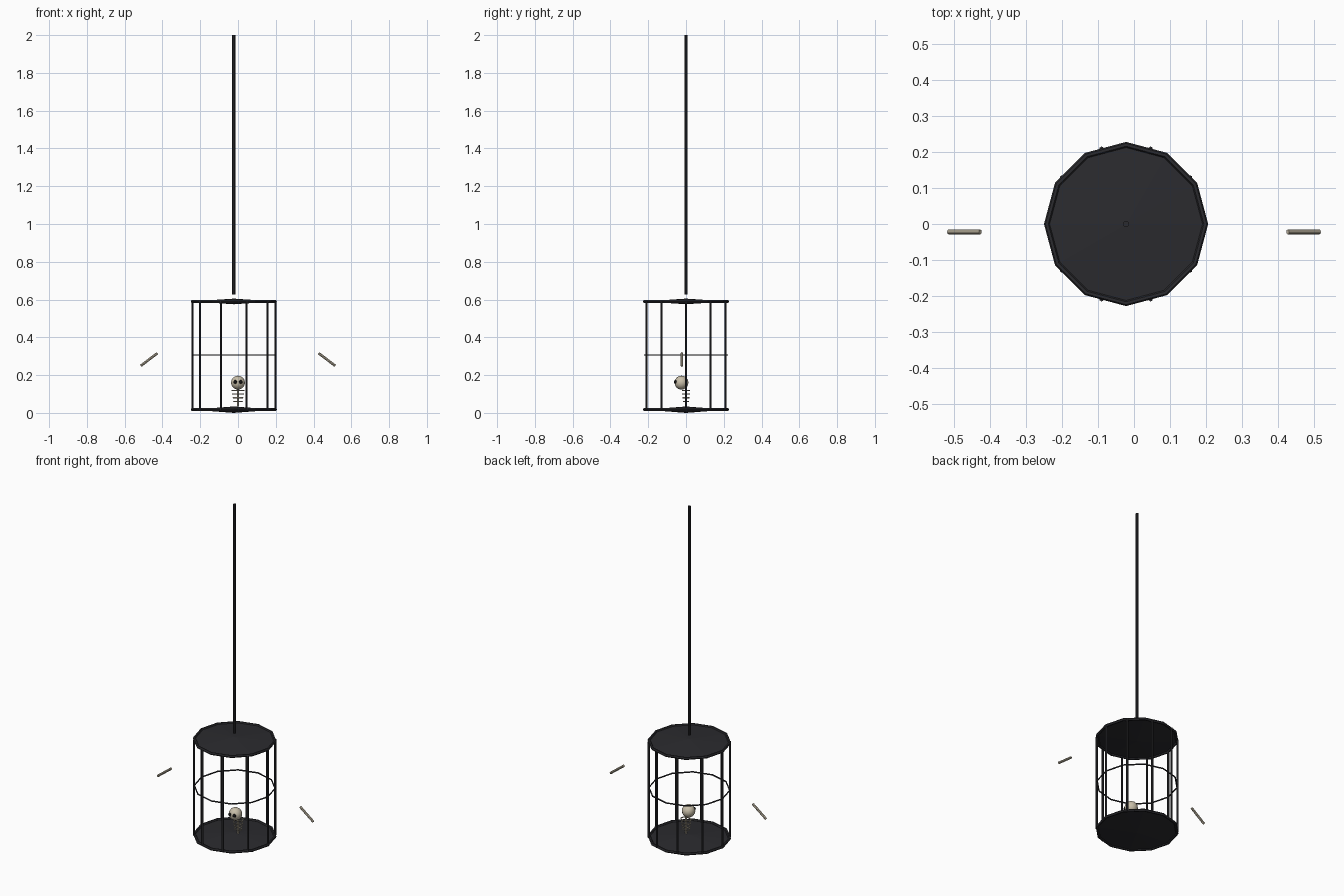
import bpy, math
from mathutils import Vector

if "Cube" in bpy.data.objects:
    bpy.data.objects.remove(bpy.data.objects["Cube"])

CX = -0.022   # cage axis
R = 0.22      # cage radius


def mat(name, col):
    m = bpy.data.materials.new(name)
    m.diffuse_color = (*col, 1)
    m.use_nodes = True
    m.node_tree.nodes["Principled BSDF"].inputs["Base Color"].default_value = m.diffuse_color
    return m


IRON = mat("dark_iron", (0.024, 0.024, 0.028))
BONE = mat("old_bone", (0.58, 0.52, 0.40))
BLACK = mat("eye_black", (0.006, 0.006, 0.006))


def finish(name, m, smooth=False):
    o = bpy.context.object
    o.name = name
    o.data.materials.append(m)
    if smooth:
        bpy.ops.object.shade_smooth_by_angle(angle=math.radians(50))
    return o


def rod(name, a, b, r, sides, m):
    a, b = Vector(a), Vector(b)
    d = b - a
    bpy.ops.mesh.primitive_cylinder_add(
        vertices=sides, radius=r, depth=d.length, location=(a + b) / 2,
        rotation=d.to_track_quat('Z', 'Y').to_euler())
    return finish(name, m)


def ring(name, loc, major, minor, segs, sides, m, scale=(1, 1, 1)):
    bpy.ops.mesh.primitive_torus_add(
        location=loc, major_radius=major, minor_radius=minor,
        major_segments=segs, minor_segments=sides)
    o = finish(name, m)
    o.scale = scale
    return o


def ball(name, loc, r, m, segs=12, rings=8):
    bpy.ops.mesh.primitive_uv_sphere_add(segments=segs, ring_count=rings, radius=r, location=loc)
    return finish(name, m, True)


def plate(name, z, h):
    # shallow double cone closing the ring
    for part, sign in (("upper", 1), ("lower", -1)):
        bpy.ops.mesh.primitive_cone_add(
            vertices=12, radius1=R, radius2=0, depth=h, end_fill_type='NOTHING',
            location=(CX, 0, z + sign * h / 2),
            rotation=(0 if sign > 0 else math.pi, 0, math.radians(90)))
        finish(f"{name}_{part}", IRON)


# cage floor, lid and hoops
plate("cage_floor", 0.017, 0.017)
plate("cage_lid", 0.59, 0.015)
ring("floor_rim", (CX, 0, 0.018), R, 0.008, 12, 6, IRON)
ring("lid_rim", (CX, 0, 0.59), R, 0.008, 12, 6, IRON)
ring("middle_hoop", (CX, 0, 0.306), R, 0.004, 12, 6, IRON)

# ten upright bars
for i in range(10):
    a = math.radians(36 * i)
    x, y = CX + R * math.cos(a), R * math.sin(a)
    rod(f"cage_bar_{i + 1}", (x, y, 0.017), (x, y, 0.59), 0.006, 6, IRON)

# hanging rod
rod("hanging_rod", (CX, 0, 0.628), (CX, 0, 2.0), 0.0085, 8, IRON)

# skull and eye sockets
ball("skull", (0, -0.024, 0.16), 0.037, BONE)
for s, side in ((-1, "left"), (1, "right")):
    ball(f"{side}_eye_socket", (s * 0.0145, -0.055, 0.164), 0.010, BLACK, 8, 6)

# spine and ribs
rod("spine", (0, 0, 0.034), (0, 0, 0.135), 0.006, 6, BONE)
for i in range(4):
    ring(f"rib_{i + 1}", (0, 0, 0.119 - 0.0195 * i), 0.032 - 0.003 * i, 0.003, 12, 5,
         BONE, (1, 0.65, 1))

# loose arm bones outside the cage
for s, side in ((-1, "left"), (1, "right")):
    rod(f"{side}_arm_bone", (s * 0.515, -0.022, 0.249), (s * 0.427, -0.022, 0.316), 0.0068, 8, BONE)
